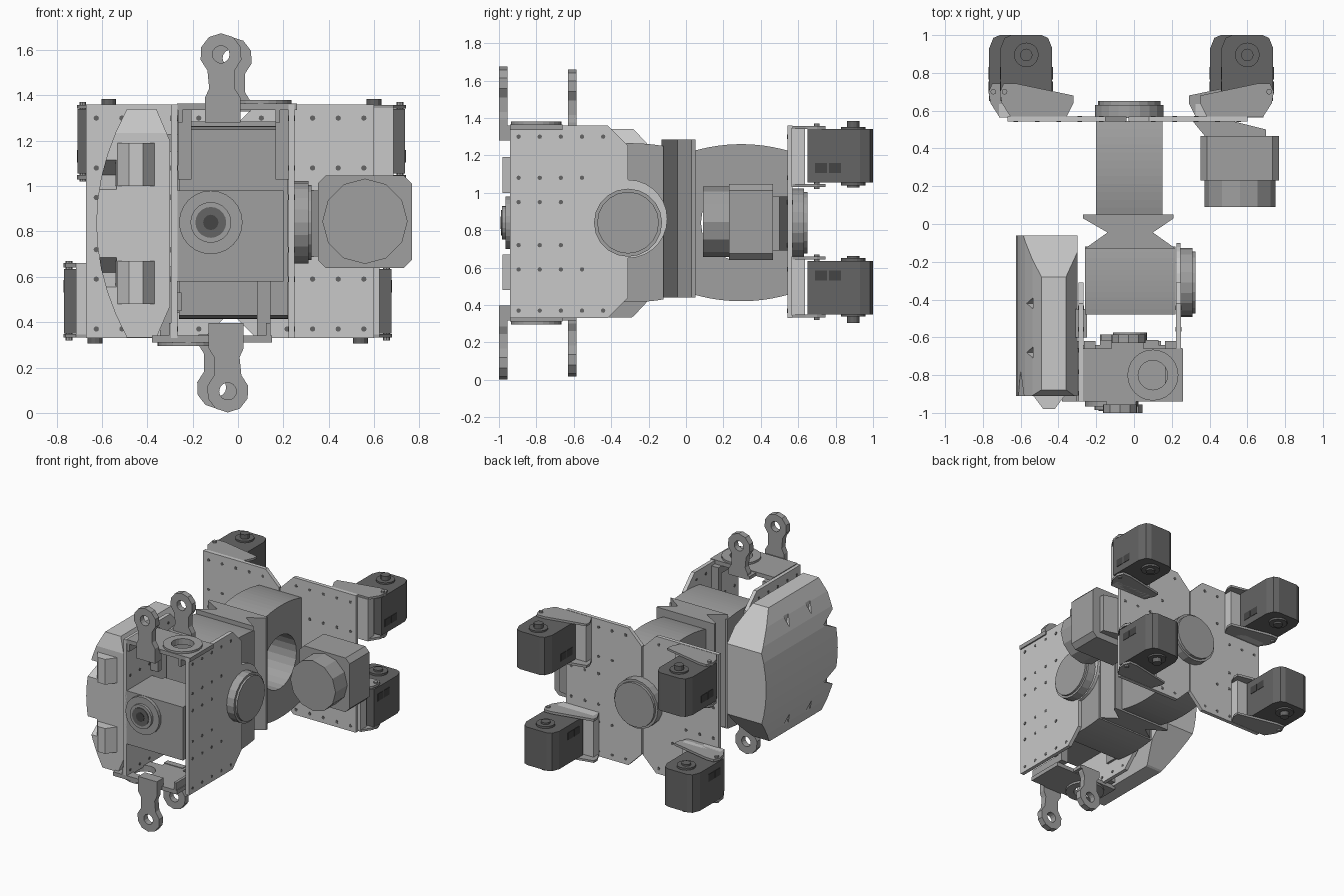
import bpy
import bmesh
from math import sin, cos, pi, radians

cube = bpy.data.objects.get("Cube")
if cube:
    bpy.data.objects.remove(cube)


def material(name, value):
    m = bpy.data.materials.new(name)
    m.use_nodes = True
    color = (value, value, value, 1)
    m.diffuse_color = color
    m.node_tree.nodes["Principled BSDF"].inputs["Base Color"].default_value = color
    return m


LIGHT = material("light grey", 0.58)
MID = material("mid grey", 0.35)
DARK = material("dark grey", 0.13)
BLACK = material("charcoal", 0.06)
CX, CZ = -0.06, 0.838  # centre of the half-turn symmetry seen from the front


def place(axis, u, v, w):
    return {"x": (w, u, v), "y": (u, w, v), "z": (u, v, w)}[axis]


def prism(name, outlines, axis, a, b, mat, turn=1):
    """Extrude one or more outlines along an axis; turn=-1 spins it half round."""
    if not isinstance(outlines[0], list):
        outlines = [outlines]
    bm = bmesh.new()
    for outline in outlines:
        lo = [bm.verts.new(place(axis, u, v, a)) for u, v in outline]
        hi = [bm.verts.new(place(axis, u, v, b)) for u, v in outline]
        bm.faces.new(lo)
        bm.faces.new(hi)
        n = len(outline)
        for i in range(n):
            j = (i + 1) % n
            bm.faces.new((lo[i], lo[j], hi[j], hi[i]))
    if turn < 0:
        for v in bm.verts:
            v.co.x, v.co.z = 2 * CX - v.co.x, 2 * CZ - v.co.z
    bmesh.ops.recalc_face_normals(bm, faces=bm.faces)
    mesh = bpy.data.meshes.new(name)
    bm.to_mesh(mesh)
    bm.free()
    mesh.materials.append(mat)
    ob = bpy.data.objects.new(name, mesh)
    bpy.context.collection.objects.link(ob)
    return ob


def rect(u0, u1, v0, v1):
    return [(u0, v0), (u1, v0), (u1, v1), (u0, v1)]


def circle(u, v, r, n=20):
    return [(u + r * cos(2 * pi * i / n), v + r * sin(2 * pi * i / n)) for i in range(n)]


def clipped(u0, u1, v0, v1, c):
    return [(u0 + c, v0), (u1 - c, v0), (u1, v0 + c), (u1, v1 - c),
            (u1 - c, v1), (u0 + c, v1), (u0, v1 - c), (u0, v0 + c)]


def barrel(u0, u1, v0, v1, rise, n=12):
    """Rectangle with bowed top and bottom."""
    t = [-1 + 2 * i / n for i in range(n + 1)]
    u = [u0 + (u1 - u0) * (k + 1) / 2 for k in t]
    top = [(p, v1 + rise * (1 - k * k)) for p, k in zip(u, t)]
    low = [(p, v0 - rise * (1 - k * k)) for p, k in zip(u, t)]
    return low + top[::-1]


def boolean(ob, cutter, operation="DIFFERENCE"):
    mod = ob.modifiers.new("cut", "BOOLEAN")
    mod.object, mod.operation, mod.solver = cutter, operation, "EXACT"
    cutter.hide_render = True
    cutter.hide_viewport = True


# Four matching drilled panels: outer edge, direction inward, plane position
def panel(name, axis, edge, d, a, b):
    end = edge + d * 0.63
    cut = end - d * 0.11
    prism(name, [(edge, 0.33), (cut, 0.33), (end, 0.44), (end, 1.25), (cut, 1.36), (edge, 1.36)],
          axis, a, b, LIGHT)
    dots = []
    for z, count in ((1.30, 5), (1.08, 4), (0.95, 3), (0.72, 3), (0.59, 4), (0.37, 5)):
        dots += [circle(edge + d * (0.045 + 0.113 * i), z, 0.012, 8) for i in range(count)]
    prism(name + "_holes", dots, axis, a - 0.002, b + 0.002, DARK)


panel("left_side_panel", "x", -0.94, 1, 0.222, 0.25)
panel("right_side_panel", "x", -0.94, 1, -0.295, -0.267)
panel("left_rear_panel", "y", 0.60, -1, 0.542, 0.57)
panel("right_rear_panel", "y", -0.67, 1, 0.542, 0.57)

# Round joint covers on the left side and the back
prism("side_joint_collar", circle(-0.31, 0.86, 0.21, 28), "x", 0.224, 0.247, LIGHT)
prism("side_joint_cover", circle(-0.31, 0.84, 0.182), "x", 0.24, 0.31, MID)
prism("side_joint_cap", circle(-0.31, 0.84, 0.165), "x", 0.30, 0.325, MID)
prism("rear_joint_cover", circle(-0.025, 0.84, 0.182), "y", 0.56, 0.63, MID)
prism("rear_joint_cap", circle(-0.025, 0.84, 0.165), "y", 0.62, 0.65, MID)

# Torso: front core, pinched neck, bowed rear drum with a side opening
prism("torso_core", barrel(-0.48, -0.12, 0.43, 1.25, 0.015), "x", -0.26, 0.22, MID)
prism("torso_neck", [(-0.26, -0.13), (-0.14, -0.045), (-0.27, 0.03), (-0.27, 0.05),
                     (0.21, 0.05), (0.21, 0.03), (0.10, -0.045), (0.22, -0.13)],
      "z", 0.44, 1.285, MID)
drum = prism("rear_drum", barrel(0.045, 0.545, 0.455, 1.225, 0.035), "x", -0.2, 0.15, MID)
boolean(drum, prism("drum_opening", circle(0.28, 0.84, 0.2, 24), "x", -0.4, 0.4, MID))

# Front motor between the side panels
prism("front_motor", rect(-0.28, 0.2, 0.58, 0.98), "y", -0.94, -0.64, MID)
prism("front_motor_ring", circle(-0.12, 0.84, 0.14, 24), "y", -0.965, -0.93, MID)
prism("front_motor_boss", circle(-0.12, 0.84, 0.09), "y", -0.985, -0.95, MID)
prism("front_motor_shaft", circle(-0.12, 0.84, 0.068), "y", -0.99, -0.98, DARK)
prism("front_motor_socket", circle(-0.12, 0.84, 0.034, 12), "y", -0.993, -0.985, BLACK)
prism("motor_back_plate", rect(-0.18, 0.13, 0.7, 0.98), "y", -0.65, -0.615, MID)
prism("motor_back_cap", circle(-0.02, 0.84, 0.09), "y", -0.62, -0.575, MID)


# Arm link with an eye at (x, z) and a stem going down to z = foot
def link(name, x, z, foot, y0, y1, turn):
    arc = [radians(-50 + 280 * i / 8) for i in range(9)]
    outline = [(x + 0.093 * cos(t), z + 0.093 * sin(t)) for t in arc]
    outline += [(x - 0.052, z - 0.15), (x - 0.07, z - 0.19), (x - 0.07, foot),
                (x + 0.085, foot), (x + 0.085, z - 0.19), (x + 0.06, z - 0.15)]
    ob = prism(name, outline, "y", y0, y1, MID, turn)
    boolean(ob, prism(name + "_eye", circle(x, z, 0.038, 14), "y", -1.2, 0, MID, turn))


# Top and bottom mounts share one half-turn layout
for side, turn in (("top", 1), ("bottom", -1)):
    link(side + "_front_link", -0.075, 1.581, 1.28, -1.0, -0.955, turn)
    link(side + "_back_link", -0.03, 1.565, 1.33, -0.63, -0.585, turn)
    hole = prism(side + "_mount_hole", circle(0.1, -0.8, 0.078), "z", 1.2, 1.5, MID, turn)
    plate = prism(side + "_mount_plate", rect(-0.27, 0.26, -0.94, -0.66), "z", 1.335, 1.365, MID, turn)
    ring = prism(side + "_mount_ring", circle(0.1, -0.8, 0.135, 24), "z", 1.36, 1.38, MID, turn)
    boolean(plate, hole)
    boolean(ring, hole)
    prism(side + "_link_bridge", rect(-0.12, 0.05, -0.66, -0.585), "z", 1.335, 1.36, MID, turn)
    prism(side + "_front_flange", rect(-0.145, 0.01, -0.96, -0.92), "z", 1.28, 1.36, MID, turn)
    for x in (-0.264, 0.165):
        prism(side + "_corner_tab", rect(x, x + 0.06, 1.03, 1.335), "y", -0.66, -0.62, MID, turn)
        prism(side + "_corner_web", rect(-0.94, -0.62, 1.28, 1.335), "x", x, x + 0.02, MID, turn)

# Faceted shield on the right side
curve = [-1 + 0.2 * i for i in range(11)]
section = [(-0.49 - 0.135 * (1 - t * t), 0.836 + 0.504 * t) for t in curve]
section += [(-0.36, 1.34), (-0.30, 1.20), (-0.30, 0.47), (-0.36, 0.332)]
shield = prism("shield", section, "y", -0.91, -0.06, LIGHT)
boolean(shield, prism("shield_outline", [(-0.95, 0.2), (-0.95, 1.1), (-0.86, 1.4), (-0.38, 1.4),
                                         (-0.28, 1.34), (0.0, 1.04), (0.0, 0.64),
                                         (-0.28, 0.34), (-0.38, 0.28)],
                      "x", -1, 0, LIGHT), "INTERSECT")
notches = []
for y in (-0.42, -0.68):
    for z, d in ((1.4, -1), (0.27, 1)):
        notches.append([(y - 0.08, z), (y + 0.08, z), (y, z + d * 0.24)])
for z in (0.62, 1.05):
    notches.append([(-0.98, z - 0.1), (-0.98, z + 0.1), (-0.78, z)])
boolean(shield, prism("shield_notches", notches, "x", -0.8, -0.535, LIGHT))
for z in (0.48, 1.0):
    prism("shield_bumper", [(-0.54, -0.90), (-0.48, -0.98), (-0.42, -0.98), (-0.36, -0.90)],
          "z", z, z + 0.19, LIGHT)
for z in (0.45, 1.15):
    prism("shield_spacer", rect(-0.6, -0.45, z, z + 0.08), "x", -0.31, -0.25, MID)

# Large motor on the left rear panel
prism("rear_motor_body", clipped(0.352, 0.767, 0.64, 1.046, 0.035), "y", 0.23, 0.465, MID)
prism("rear_motor_barrel", circle(0.56, 0.845, 0.188, 12), "y", 0.09, 0.24, MID)
prism("rear_motor_mount", [(0.38, 0.46), (0.70, 0.46), (0.70, 0.50), (0.52, 0.545), (0.31, 0.545)],
      "z", 0.69, 0.98, MID)

# Four rear servos with their brackets
for level, shift, flip in (("upper", 0.015, 1), ("lower", -0.045, -1)):
    def zz(z):
        return z if flip > 0 else 1.69 - z

    for side, s in (("left", 1), ("right", -1)):
        tag = level + "_" + side + "_"
        c = shift + s * 0.585
        prism(tag + "servo", [(c - 0.137, 0.65), (c + 0.137, 0.65), (c + 0.137, 0.93),
                              (c + 0.115, 0.985), (c + 0.08, 1.0), (c - 0.08, 1.0),
                              (c - 0.115, 0.985), (c - 0.137, 0.93)],
              "z", zz(1.055), zz(1.34), DARK)
        prism(tag + "servo_cap", circle(c, 0.895, 0.065), "z", zz(1.04), zz(1.352), DARK)
        prism(tag + "servo_shaft", circle(c, 0.895, 0.033, 12), "z", zz(1.027), zz(1.385), DARK)
        for f in (-1, 1):
            prism(tag + "servo_slot", [rect(0.69, 0.755, zz(1.105), zz(1.16)),
                                       rect(0.765, 0.83, zz(1.105), zz(1.16))],
                  "x", c + f * 0.134, c + f * 0.14, BLACK)
        prism(tag + "bracket", rect(c - s * 0.215, c + s * 0.085, 0.565, 0.635),
              "z", zz(1.03), zz(1.345), LIGHT)
        arm = [(c + s * 0.13, 0.64), (c + s * 0.14, 0.70), (c + s * 0.12, 0.745),
               (c + s * 0.06, 0.745), (c - s * 0.25, 0.68), (c - s * 0.25, 0.64),
               (c - s * 0.215, 0.57), (c + s * 0.085, 0.57)]
        prism(tag + "bracket_top", arm, "z", zz(1.342), zz(1.358), MID)
        prism(tag + "bracket_bottom", arm, "z", zz(1.03), zz(1.048), MID)
        prism(tag + "bracket_pins", circle(c + s * 0.115, 0.7, 0.015, 8), "z", zz(1.02), zz(1.37), MID)
